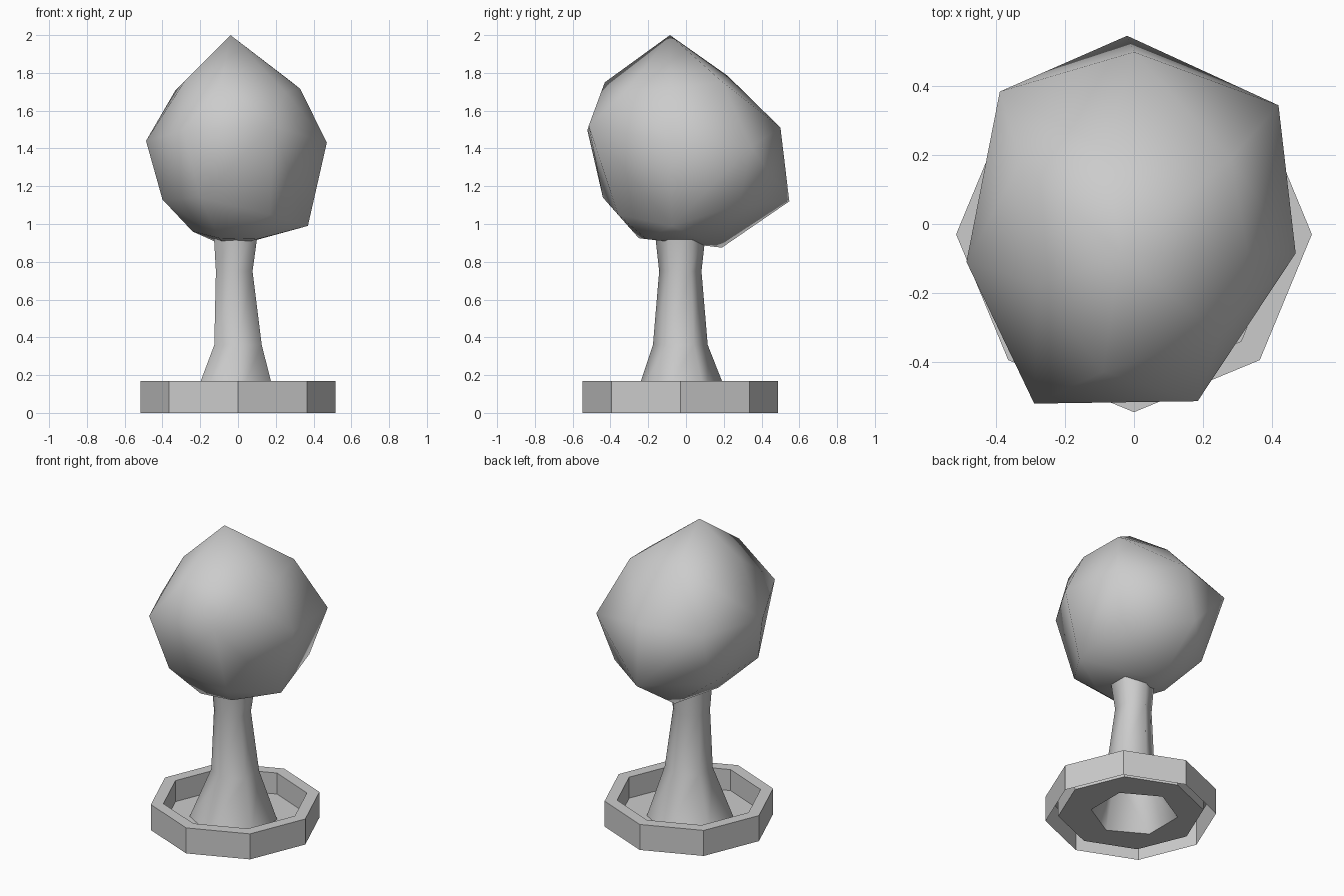
import bpy, bmesh
from math import cos, sin, pi

if "Cube" in bpy.data.objects:
    bpy.data.objects.remove(bpy.data.objects["Cube"])


def ring(bm, n, r, z, cx=0.0, cy=-0.03, turn=0.0):
    return [bm.verts.new((cx + r * cos(turn + 2 * pi * i / n),
                          cy + r * sin(turn + 2 * pi * i / n), z)) for i in range(n)]


def skin(bm, rings):
    for a, b in zip(rings, rings[1:]):
        n = len(a)
        for i in range(n):
            j = (i + 1) % n
            bm.faces.new((a[i], a[j], b[j], b[i]))


def finish(bm, name, smooth):
    for f in bm.faces:
        f.smooth = smooth
    mesh = bpy.data.meshes.new(name)
    bm.to_mesh(mesh)
    bm.free()
    ob = bpy.data.objects.new(name, mesh)
    bpy.context.collection.objects.link(ob)
    return ob


FLOOR = 0.03
BASE = dict(n=6, r=0.265, z=FLOOR, cx=-0.02, cy=-0.02, turn=pi / 2)

# Octagonal planter: open underneath, outer wall, rim and inner wall
bm = bmesh.new()
skin(bm, [ring(bm, 8, r, z) for r, z in
          ((0.517, 0), (0.517, 0.17), (0.44, 0.17), (0.44, FLOOR))])
finish(bm, "planter_rim", False)

# Planter floor with a hole where the trunk meets it
bm = bmesh.new()
edges = []
for loop in (ring(bm, 8, 0.44, FLOOR), ring(bm, **BASE)):
    edges += [bm.edges.new((loop[i - 1], loop[i])) for i in range(len(loop))]
bmesh.ops.triangle_fill(bm, edges=edges, use_beauty=True, normal=(0, 0, 1))
finish(bm, "planter_floor", False)

# Six-sided flared trunk, open at the bottom
bm = bmesh.new()
skin(bm, [ring(bm, **BASE)] + [ring(bm, 6, r, z, cx, -0.03, pi / 2) for r, z, cx in
          ((0.145, 0.36, 0.0), (0.112, 0.75, -0.02), (0.14, 1.0, -0.01))])
finish(bm, "trunk", True)

# Irregular low-poly crown wrapped around a few key points
CROWN = [
    (-0.04, -0.085, 2.0),
    # upper band
    (0.33, -0.08, 1.715), (0.28, 0.19, 1.755), (-0.08, 0.22, 1.785), (-0.33, 0.18, 1.71),
    (-0.28, -0.175, 1.76), (-0.09, -0.43, 1.75), (0.25, -0.32, 1.70),
    # widest band
    (0.47, -0.085, 1.43), (0.42, 0.345, 1.41), (0.0, 0.50, 1.51), (-0.39, 0.385, 1.49),
    (-0.487, -0.11, 1.44), (-0.29, -0.522, 1.495), (0.185, -0.515, 1.52),
    # lower band
    (0.37, -0.075, 0.99), (0.33, 0.28, 1.1), (-0.02, 0.547, 1.12), (-0.34, 0.23, 1.1),
    (-0.40, -0.19, 1.13), (-0.20, -0.44, 1.14), (0.17, -0.36, 1.05),
    # underside
    (0.104, -0.21, 0.92), (-0.05, 0.19, 0.875), (-0.24, 0.0, 0.96), (-0.10, -0.25, 0.925),
]
bm = bmesh.new()
for p in CROWN:
    bm.verts.new(p)
hull = bmesh.ops.convex_hull(bm, input=bm.verts)
bmesh.ops.delete(bm, geom=[v for v in bm.verts if not v.link_faces], context='VERTS')
bmesh.ops.recalc_face_normals(bm, faces=bm.faces)
finish(bm, "crown", True)
